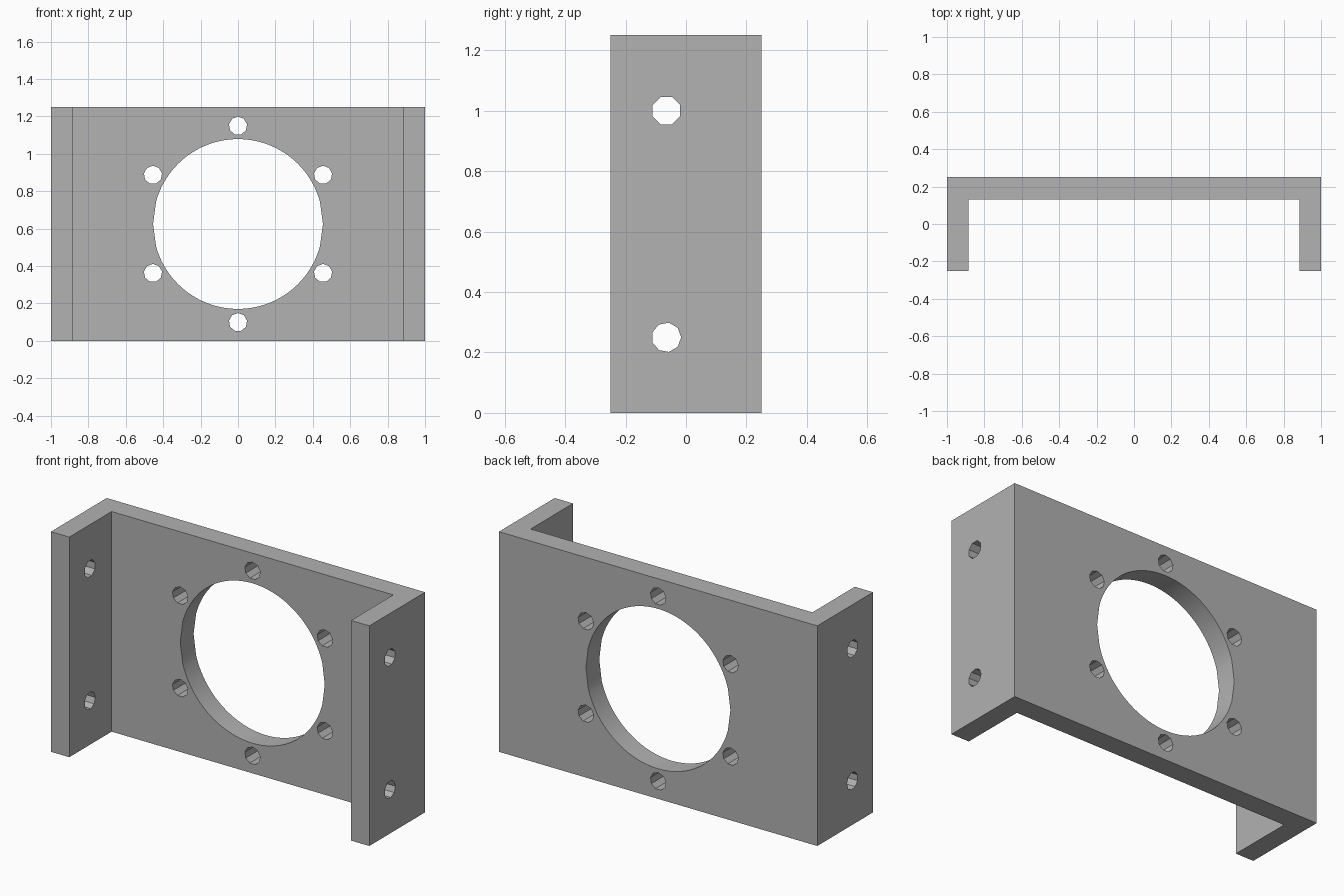
import bpy, bmesh
from math import sin, cos, radians, pi
from mathutils import Vector

cube = bpy.data.objects.get("Cube")
if cube:
    bpy.data.objects.remove(cube, do_unlink=True)

HEIGHT, MID = 1.25, 0.625
grey = bpy.data.materials.new("plain grey")
grey.use_nodes = True
colour = (0.445, 0.445, 0.445, 1)
grey.diffuse_color = colour
grey.node_tree.nodes["Principled BSDF"].inputs["Base Color"].default_value = colour


def extrude_outline(name, points, direction):
    """Solid made by sweeping a closed outline along a vector."""
    bm = bmesh.new()
    face = bm.faces.new([bm.verts.new(p) for p in points])
    swept = bmesh.ops.extrude_face_region(bm, geom=[face])
    verts = [g for g in swept["geom"] if isinstance(g, bmesh.types.BMVert)]
    bmesh.ops.translate(bm, verts=verts, vec=direction)
    bmesh.ops.recalc_face_normals(bm, faces=bm.faces)
    mesh = bpy.data.meshes.new(name)
    bm.to_mesh(mesh)
    bm.free()
    mesh.materials.append(grey)
    obj = bpy.data.objects.new(name, mesh)
    bpy.context.collection.objects.link(obj)
    return obj


def cut_hole(target, centre, radius, angles, axis):
    """Bore a prism-shaped hole through the target along the y or x axis."""
    c = Vector(centre)
    if axis == "Y":
        u, sweep = Vector((1, 0, 0)), Vector((0, 0.6, 0))
    else:
        u, sweep = Vector((0, 1, 0)), Vector((2.4, 0, 0))
    ring = [c + radius * (cos(a) * u + sin(a) * Vector((0, 0, 1))) - sweep / 2
            for a in angles]
    cutter = extrude_outline("hole_cutter", ring, sweep)
    cutter.hide_render = True
    mod = target.modifiers.new("hole", "BOOLEAN")
    mod.operation, mod.solver, mod.object = "DIFFERENCE", "EXACT", cutter
    bpy.context.view_layer.objects.active = target
    bpy.ops.object.modifier_apply(modifier=mod.name)
    bpy.data.objects.remove(cutter, do_unlink=True)


def ring_angles(sides, start=0):
    return [start + 2 * pi * i / sides for i in range(sides)]


# U-shaped bracket: back plate with two side flanges
half = [(1, 0.25), (1, -0.25), (0.885, -0.25), (0.885, 0.13)]
outline = half + [(-x, y) for x, y in reversed(half)]
bracket = extrude_outline("bracket", [(x, y, 0) for x, y in outline],
                          Vector((0, 0, HEIGHT)))

# Large central opening, with longer facets meeting at its two sides
angles = [radians(d) for d in range(0, 360, 3)
          if d % 180 == 0 or 14 < d % 180 < 166]
cut_hole(bracket, (0, 0.19, MID), 0.454, angles, "Y")

# Six fixing holes around the opening
for a in ring_angles(6, pi / 2):
    centre = (0.525 * cos(a), 0.19, MID + 0.525 * sin(a))
    cut_hole(bracket, centre, 0.049, ring_angles(9, pi / 2), "Y")

# Two mounting holes through both flanges
for z, sides, start in ((1.0, 8, pi / 8), (0.25, 9, 0)):
    cut_hole(bracket, (0, -0.065, z), 0.049, ring_angles(sides, start), "X")

# Smooth the opening's wall, keep the plate edges sharp
bpy.ops.object.select_all(action="DESELECT")
bracket.select_set(True)
bpy.context.view_layer.objects.active = bracket
bpy.ops.object.shade_smooth_by_angle(angle=radians(20))
